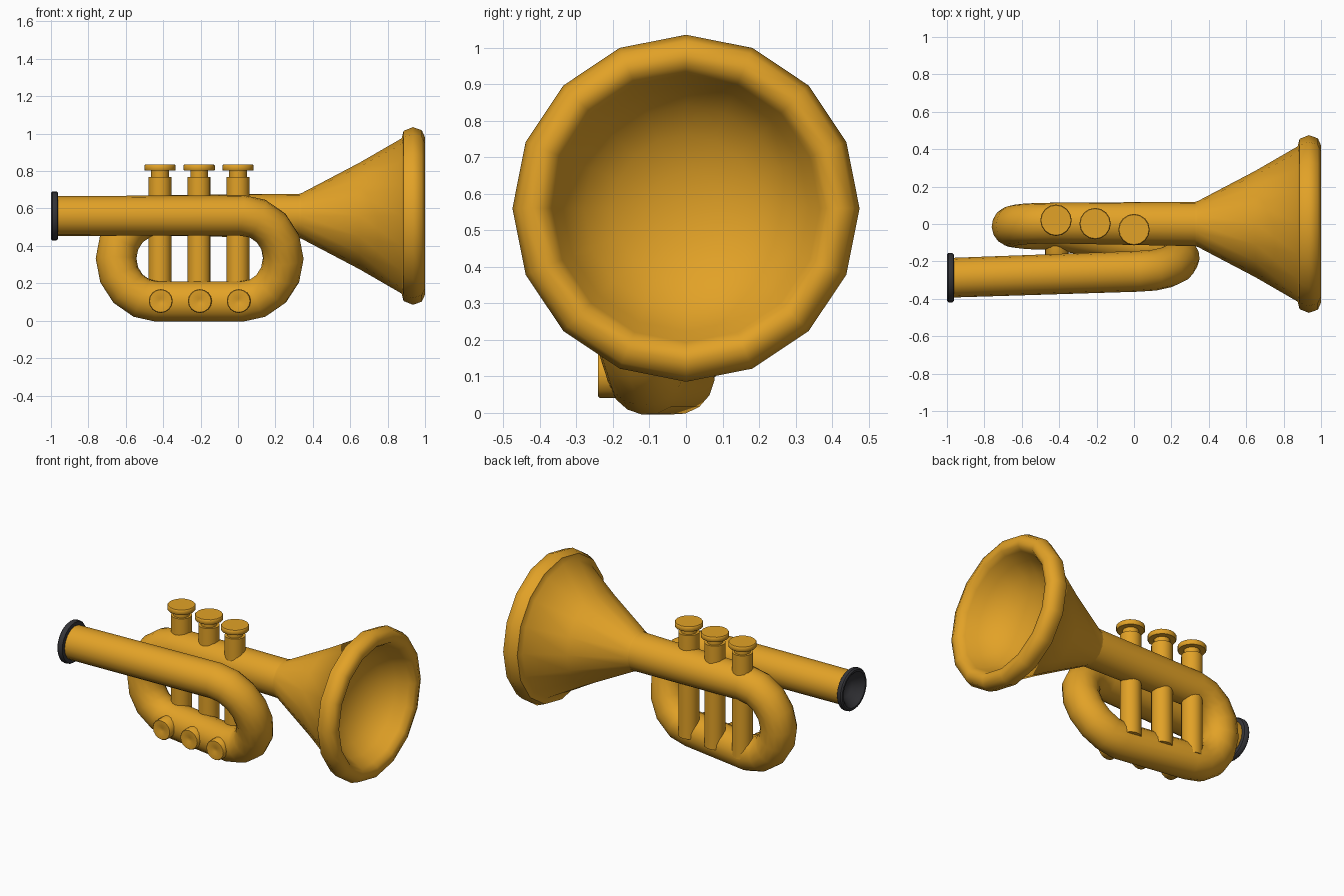
import bpy, bmesh, math
from mathutils import Vector

if "Cube" in bpy.data.objects:
    bpy.data.objects.remove(bpy.data.objects["Cube"])


def material(name, rgb):
    m = bpy.data.materials.new(name)
    m.diffuse_color = (*rgb, 1)
    m.use_nodes = True
    m.node_tree.nodes["Principled BSDF"].inputs["Base Color"].default_value = m.diffuse_color
    return m


brass = material("brass", (0.76, 0.36, 0.02))
dark = material("dark_grey", (0.035, 0.035, 0.04))


def smooth(ob, angle):
    bpy.ops.object.select_all(action='DESELECT')
    ob.select_set(True)
    bpy.context.view_layer.objects.active = ob
    bpy.ops.object.shade_smooth_by_angle(angle=math.radians(angle))


def lathe(name, profile, origin, axis, mat, sides=16, angle=40):
    """Spin (distance along axis, radius) points; radius 0 closes an end."""
    bm = bmesh.new()
    rot = Vector((0, 0, 1)).rotation_difference(Vector(axis))
    rings = []
    for h, r in profile:
        n = 1 if r == 0 else sides
        rings.append([bm.verts.new(Vector(origin) + rot @ Vector((
            r * math.cos(2 * math.pi * i / sides), r * math.sin(2 * math.pi * i / sides), h)))
            for i in range(n)])
    for a, b in zip(rings, rings[1:]):
        for i in range(sides):
            j = (i + 1) % sides
            loop = [a[i % len(a)], a[j % len(a)], b[j % len(b)], b[i % len(b)]]
            bm.faces.new(list(dict.fromkeys(loop)))
    bmesh.ops.recalc_face_normals(bm, faces=bm.faces)
    me = bpy.data.meshes.new(name)
    bm.to_mesh(me)
    bm.free()
    me.materials.append(mat)
    ob = bpy.data.objects.new(name, me)
    bpy.context.collection.objects.link(ob)
    smooth(ob, angle)
    return ob


def bend(cx, side, y0, y1):
    """Half-round bend in the xz plane, drifting from y0 to y1."""
    pts = []
    for i in range(9):
        t = math.pi * i / 8
        y = y0 + (y1 - y0) * (1 - math.cos(t)) / 2
        pts.append((cx + side * 0.222 * math.sin(t), y, 0.333 + side * 0.23 * math.cos(t), 0.109))
    return pts


# Coiled tube: mouth end, front bend, lower run, rear bend, then forward to the bell
path = [(-0.97, -0.287, 0.56, 0.106)] + bend(0.02, 1, -0.253, -0.105)
path += bend(-0.43, -1, -0.03, 0.005) + [(0.36, 0.0, 0.56, 0.119)]
curve = bpy.data.curves.new("coiled_tube", 'CURVE')
curve.dimensions = '3D'
curve.bevel_depth = 1
curve.bevel_resolution = 6
spline = curve.splines.new('POLY')
spline.points.add(len(path) - 1)
for p, (x, y, z, r) in zip(spline.points, path):
    p.co = (x, y, z, 1)
    p.radius = r
tube = bpy.data.objects.new("coiled_tube", curve)
bpy.context.collection.objects.link(tube)
curve.materials.append(brass)
tube.select_set(True)
bpy.context.view_layer.objects.active = tube
bpy.ops.object.convert(target='MESH')
smooth(bpy.context.object, 50)

# Flared bell with a rolled rim and a rounded bowl inside
lathe("bell", [(0.33, 0.12), (0.34, 0.122), (0.65, 0.285), (0.875, 0.415), (0.885, 0.455),
               (0.935, 0.475), (0.983, 0.458), (1.0, 0.42), (0.992, 0.388), (0.96, 0.367),
               (0.89, 0.337), (0.82, 0.28), (0.765, 0.2), (0.735, 0.1), (0.725, 0)],
      (0, 0, 0.56), (1, 0, 0), brass, 16, 52)

# Dark mouthpiece ring with a cupped opening
lathe("mouthpiece", [(0.04, 0.09), (0.038, 0.115), (0.036, 0.126), (0.028, 0.132),
                     (0.008, 0.132), (0.0, 0.124), (0.0, 0.112), (0.012, 0.098),
                     (0.06, 0.06), (0.08, 0)],
      (-1.0, -0.287, 0.56), (1, 0, 0), dark, 24)

# Three valves with finger caps, and the bottom knobs
for i, (x, y) in enumerate([(-0.417, 0.02), (-0.208, 0.002), (0.0, -0.03)], 1):
    lathe(f"valve_{i}", [(0.1, 0), (0.1, 0.062), (0.768, 0.062), (0.768, 0.047), (0.802, 0.047),
                         (0.802, 0.08), (0.807, 0.084), (0.829, 0.084), (0.834, 0.08),
                         (0.834, 0)],
          (x, y, 0), (0, 0, 1), brass)
    lathe(f"knob_{i}", [(-0.06, 0), (-0.06, 0.064), (0.038, 0.064), (0.043, 0.06)],
          (x + 0.004, y - 0.168, 0.105), (0, -1, 0), brass)
    # Knob face with a small four-pointed dimple
    lathe(f"knob_face_{i}", [(0.043, 0.06), (0.043, 0.028), (0.037, 0.012), (0.037, 0)],
          (x + 0.004, y - 0.168, 0.105), (0, -1, 0), brass)
